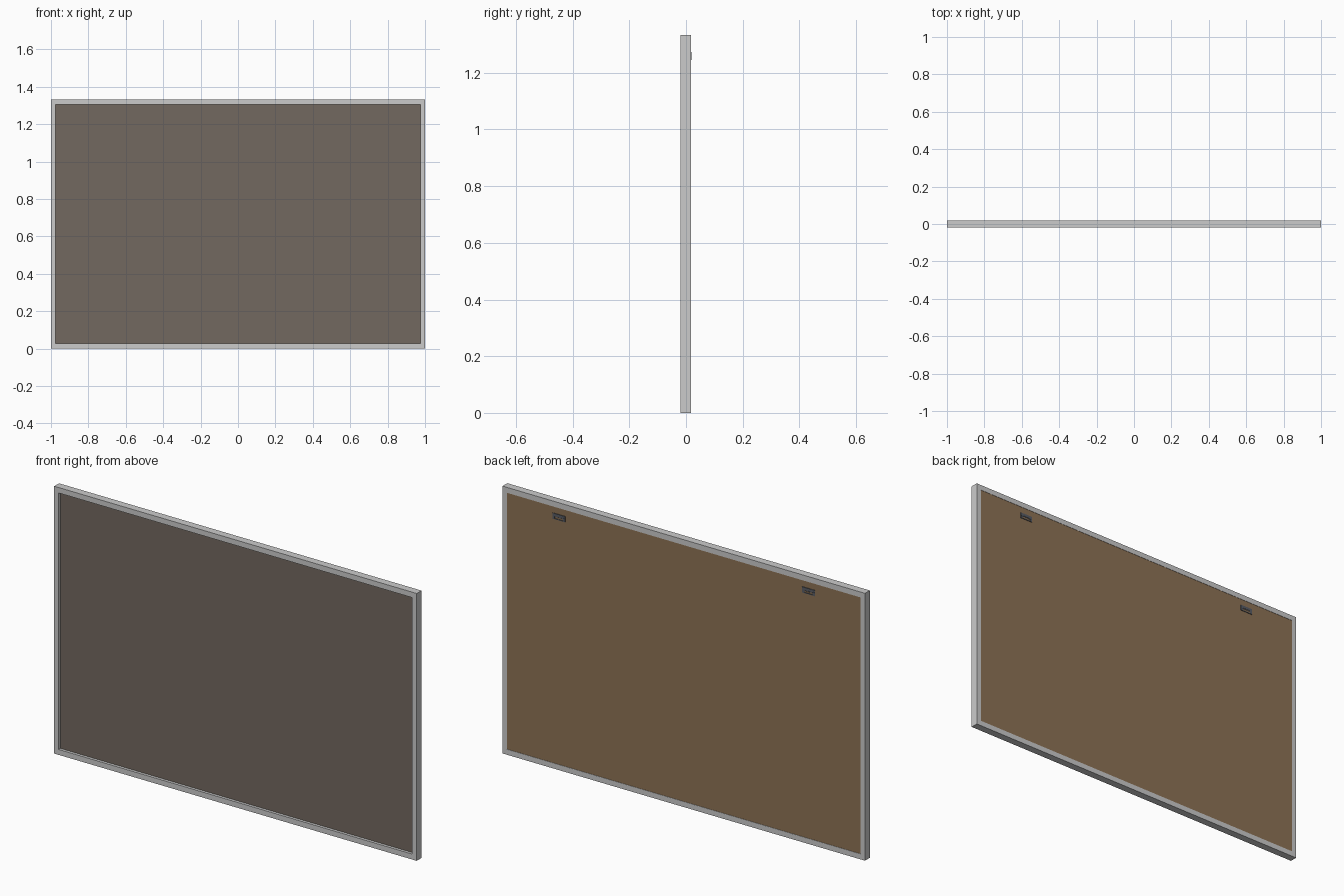
import bpy, bmesh

if "Cube" in bpy.data.objects:
    bpy.data.objects.remove(bpy.data.objects["Cube"])


def material(name, color):
    m = bpy.data.materials.new(name)
    m.diffuse_color = (*color, 1)
    m.use_nodes = True
    m.node_tree.nodes["Principled BSDF"].inputs["Base Color"].default_value = m.diffuse_color
    return m


def box(name, lo, hi, mat=None):
    bm = bmesh.new()
    bmesh.ops.create_cube(bm, size=1)
    for v in bm.verts:
        v.co = [(a + b) / 2 + c * (b - a) for a, b, c in zip(lo, hi, v.co)]
    return finish(name, bm, mat)


def finish(name, bm, mat=None):
    me = bpy.data.meshes.new(name)
    bm.to_mesh(me)
    bm.free()
    ob = bpy.data.objects.new(name, me)
    bpy.context.collection.objects.link(ob)
    if mat:
        me.materials.append(mat)
    return ob


def plate(name, outline, y0, y1, mat):
    bm = bmesh.new()
    face = bm.faces.new([bm.verts.new((x, y0, z)) for x, z in outline])
    ext = bmesh.ops.extrude_face_region(bm, geom=[face])
    for v in ext["geom"]:
        if isinstance(v, bmesh.types.BMVert):
            v.co.y = y1
    bmesh.ops.recalc_face_normals(bm, faces=bm.faces)
    return finish(name, bm, mat)


felt = material("board_surface", (0.17, 0.14, 0.115))
wood = material("backing_wood", (0.27, 0.17, 0.09))
steel = material("dark_steel", (0.10, 0.11, 0.13))

H, F, B = 1.333, -0.02, 0.018      # height, frame front and back
RAIL, STILE = 0.027, 0.025

# Frame rails and stiles
box("bottom_rail", (-1, F, 0), (1, B, RAIL))
box("top_rail", (-1, F, H - RAIL), (1, B, H))
for side, x in (("left", -1), ("right", 1 - STILE)):
    box(side + "_stile", (x, F, RAIL), (x + STILE, B, H - RAIL))

# Recessed writing surface and its backing
box("front_panel", (STILE - 1, -0.006, RAIL), (1 - STILE, 0.004, H - RAIL), felt)
box("back_panel", (STILE - 1, 0.004, RAIL), (1 - STILE, 0.0165, H - RAIL), wood)

# Sawtooth hangers with screws on the back
for side, cx in (("left", -0.689), ("right", 0.689)):
    teeth = 6
    step = 0.046 / teeth
    outline = [(cx - 0.035, 1.274), (cx - 0.035, 1.245), (cx - 0.023, 1.245)]
    for i in range(teeth):
        x = cx - 0.023 + i * step
        outline += [(x + 0.0005, 1.262), (x + step / 2, 1.256)]
    outline += [(cx + 0.0225, 1.262), (cx + 0.023, 1.245),
                (cx + 0.035, 1.245), (cx + 0.035, 1.274)]
    plate(side + "_hanger", outline, 0.0163, 0.0195, steel)
    box(side + "_hanger_lower_bar", (cx - 0.023, 0.0163, 1.245),
        (cx + 0.023, 0.0195, 1.249), steel)
    for n, dx in enumerate((-0.029, 0.029)):
        bpy.ops.mesh.primitive_cylinder_add(vertices=16, radius=0.004, depth=0.002,
                                            location=(cx + dx, 0.019, 1.26),
                                            rotation=(1.5708, 0, 0))
        screw = bpy.context.object
        screw.name = f"{side}_hanger_screw_{n + 1}"
        screw.data.materials.append(steel)
        bpy.ops.object.shade_smooth_by_angle()
